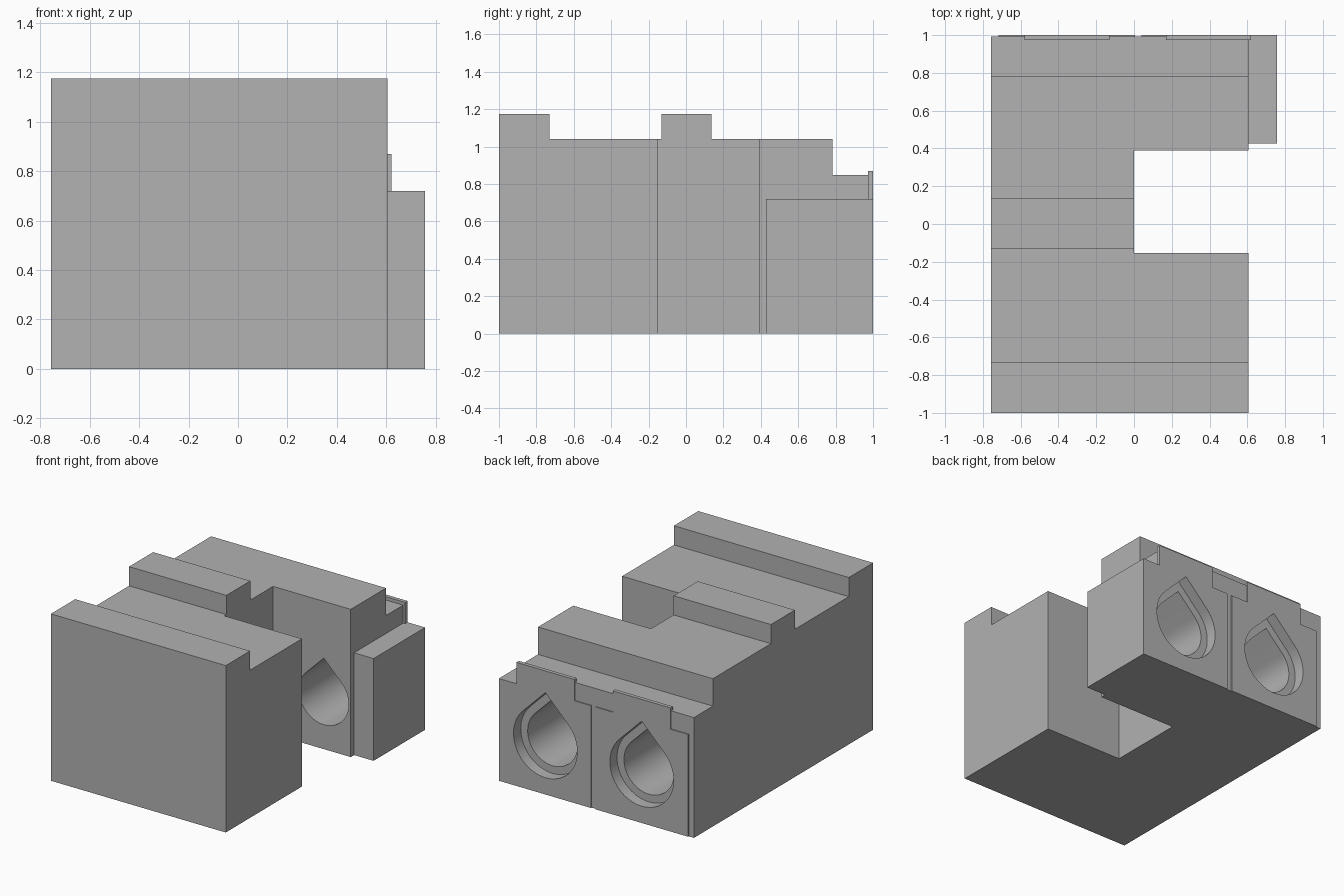
import bpy, bmesh, math
from mathutils import Vector

cube = bpy.data.objects.get("Cube")
if cube:
    bpy.data.objects.remove(cube, do_unlink=True)

grey = bpy.data.materials.new("plain_grey")
grey.use_nodes = True
colour = (0.445, 0.445, 0.445, 1)
grey.diffuse_color = colour
grey.node_tree.nodes["Principled BSDF"].inputs["Base Color"].default_value = colour


def prism(name, points, sweep):
    """Extrude a closed outline along a vector."""
    bm = bmesh.new()
    face = bm.faces.new([bm.verts.new(p) for p in points])
    out = bmesh.ops.extrude_face_region(bm, geom=[face])
    moved = [v for v in out["geom"] if isinstance(v, bmesh.types.BMVert)]
    bmesh.ops.translate(bm, verts=moved, vec=Vector(sweep))
    bmesh.ops.recalc_face_normals(bm, faces=bm.faces)
    mesh = bpy.data.meshes.new(name)
    bm.to_mesh(mesh)
    bm.free()
    mesh.materials.append(grey)
    obj = bpy.data.objects.new(name, mesh)
    bpy.context.collection.objects.link(obj)
    return obj


def box(name, x0, x1, y0, y1, z0, z1):
    outline = [(x0, y0, z0), (x1, y0, z0), (x1, y1, z0), (x0, y1, z0)]
    return prism(name, outline, (0, 0, z1 - z0))


def teardrop(name, x, z, r, y0, y1):
    """Round hole cutter with a right-angled peak."""
    pts = [(x, y0, z + r * math.sqrt(2))]
    for i in range(49):
        a = math.radians(135 + 270 * i / 48)
        pts.append((x + r * math.cos(a), y0, z + r * math.sin(a)))
    return prism(name, pts, (0, y1 - y0, 0))


def combine(target, tool, operation):
    mod = target.modifiers.new(tool.name, 'BOOLEAN')
    mod.object, mod.operation, mod.solver = tool, operation, 'EXACT'
    bpy.context.view_layer.objects.active = target
    bpy.ops.object.modifier_apply(modifier=mod.name)
    bpy.data.objects.remove(tool, do_unlink=True)


LEFT, RIGHT, SIDE = -0.757, 0.605, 0.757
BACK = 0.993

# Stepped main body
steps = [(-1, 0), (-1, 1.175), (-0.73, 1.175), (-0.73, 1.04), (-0.13, 1.04),
         (-0.13, 1.175), (0.137, 1.175), (0.137, 1.04), (0.782, 1.04),
         (0.782, 0.847), (BACK, 0.847), (BACK, 0)]
body = prism("slotted_block", [(LEFT, y, z) for y, z in steps], (RIGHT - LEFT, 0, 0))

# Slot through the full height
combine(body, box("slot", 0, 1, -0.153, 0.39, -0.1, 1.4), 'DIFFERENCE')

# Side block
combine(body, box("side_block", RIGHT - 0.05, SIDE, 0.427, BACK, 0, 0.72), 'UNION')

# Raised back plates, each with a clip lip on top
for x0, x1, centre in ((-0.717, 0.005, -0.355), (0.04, SIDE, 0.395)):
    combine(body, box("back_plate", x0, x1, 0.95, 1, 0, 0.72), 'UNION')
    combine(body, box("lip", centre - 0.225, centre + 0.225, 0.973, 1, 0.7, 0.87), 'UNION')

# Counterbored teardrop holes
for centre in (-0.355, 0.395):
    end = 0.3 if centre > 0 else 0.39
    combine(body, teardrop("bore", centre, 0.366, 0.194, end, 1.1), 'DIFFERENCE')
    combine(body, teardrop("counterbore", centre, 0.366, 0.248, 0.92, 1.1), 'DIFFERENCE')

bpy.ops.object.select_all(action='DESELECT')
body.select_set(True)
bpy.context.view_layer.objects.active = body
bpy.ops.object.shade_smooth_by_angle(angle=math.radians(25))
